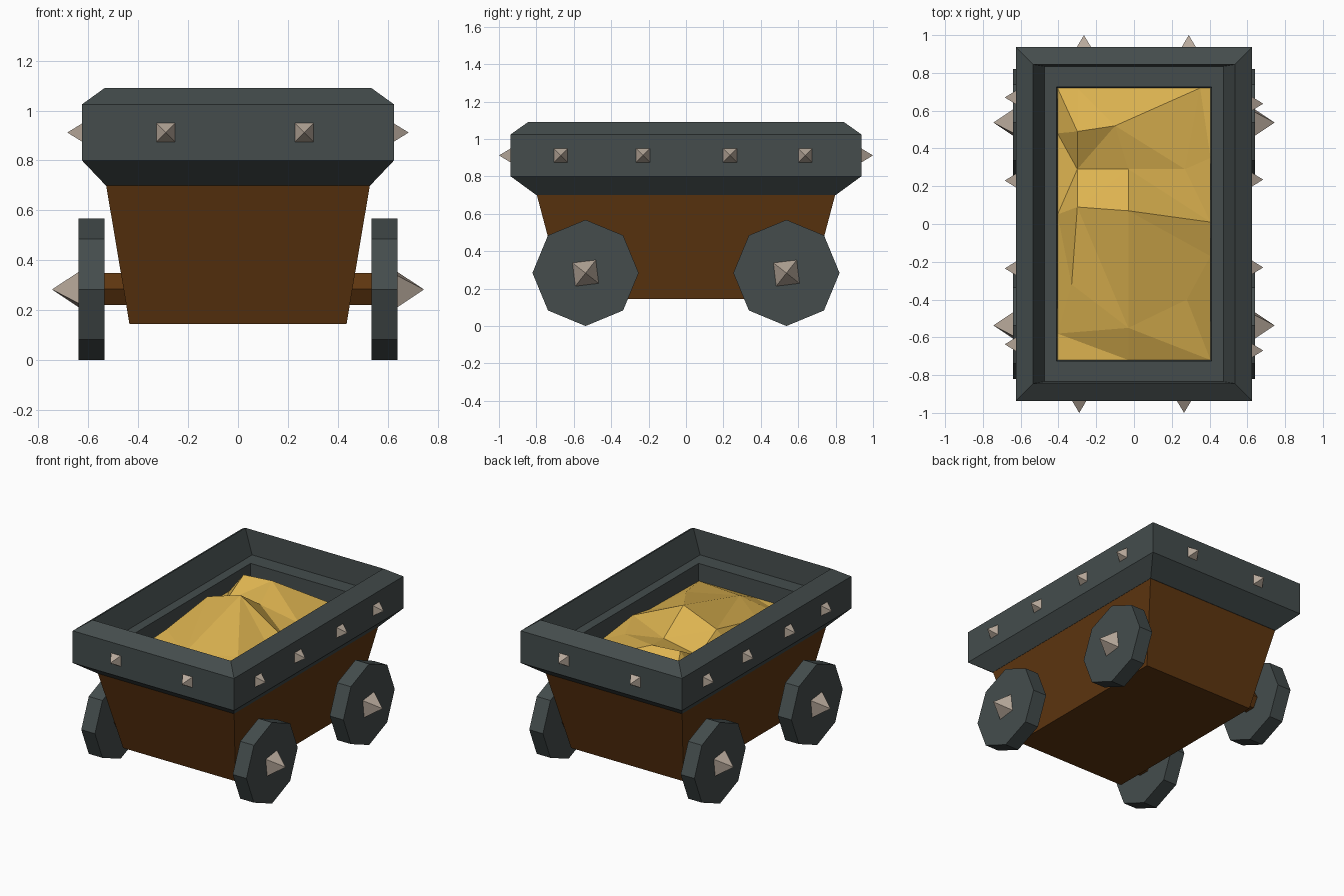
import bpy, bmesh, math
from mathutils import Vector, Matrix, geometry

if "Cube" in bpy.data.objects:
    bpy.data.objects.remove(bpy.data.objects["Cube"])


def material(name, rgb):
    m = bpy.data.materials.new(name)
    m.diffuse_color = (*rgb, 1)
    m.use_nodes = True
    m.node_tree.nodes["Principled BSDF"].inputs["Base Color"].default_value = m.diffuse_color
    return m


IRON = material("dark iron", (0.058, 0.073, 0.073))
WOOD = material("brown wood", (0.112, 0.036, 0.005))
GOLD = material("gold", (0.72, 0.45, 0.08))
STUD = material("pale metal", (0.48, 0.40, 0.33))


def finish(name, bm, mat):
    me = bpy.data.meshes.new(name)
    bm.to_mesh(me)
    bm.free()
    me.materials.append(mat)
    ob = bpy.data.objects.new(name, me)
    bpy.context.collection.objects.link(ob)
    return ob


def loft(name, rings, mat, cap):
    """Skin a stack of centred rectangles (half x, half y, z)."""
    bm = bmesh.new()
    loops = [[bm.verts.new((sx * hx, sy * hy, z))
              for sx, sy in ((-1, -1), (1, -1), (1, 1), (-1, 1))]
             for hx, hy, z in rings]
    for a, b in zip(loops, loops[1:]):
        for i in range(4):
            j = (i + 1) % 4
            bm.faces.new((a[i], a[j], b[j], b[i]))
    if cap:
        bm.faces.new(loops[0][::-1])
        bm.faces.new(loops[-1])
    return finish(name, bm, mat)


def prism(name, sides, r1, r2, depth, matrix, mat):
    bm = bmesh.new()
    bmesh.ops.create_cone(bm, cap_ends=True, segments=sides, radius1=r1,
                          radius2=r2, depth=depth, matrix=matrix)
    return finish(name, bm, mat)


def spike(name, base, direction, half, height, twist=0):
    """Four-sided pyramid sitting on a surface point."""
    d = Vector(direction)
    turn = d.to_track_quat('Z', 'Y').to_matrix().to_4x4()
    m = (Matrix.Translation(Vector(base) + d * height / 2) @ turn
         @ Matrix.Rotation(math.pi / 4 + twist, 4, 'Z'))
    prism(name, 4, half * math.sqrt(2), 0, height, m, STUD)


# Tapered wooden tub
loft("tub", [(0.435, 0.65, 0.145), (0.53, 0.80, 0.71)], WOOD, True)

# Iron rim: flared outside, ridge, inner wall, ledge and lip
loft("rim", [(0.50, 0.77, 0.70), (0.53, 0.80, 0.70), (0.625, 0.937, 0.80),
             (0.625, 0.937, 1.025), (0.535, 0.845, 1.09), (0.475, 0.835, 0.92),
             (0.41, 0.725, 0.92), (0.405, 0.72, 0.75)], IRON, False)

# Faceted heap of gold
heap = [(-0.405, -0.72, 0.80), (-0.03, -0.72, 0.80), (0.405, -0.72, 0.80),
        (0.405, -0.17, 0.81), (0.405, 0.01, 0.84), (0.405, 0.35, 0.80),
        (0.405, 0.72, 0.80), (0.35, 0.72, 0.80), (-0.3, 0.72, 0.80),
        (-0.405, 0.72, 0.80), (-0.405, 0.48, 0.82), (-0.405, 0.05, 0.82),
        (-0.405, -0.58, 0.80), (-0.3, 0.09, 0.96), (-0.03, 0.07, 1.05),
        (-0.03, 0.29, 0.90), (-0.3, 0.29, 0.85), (-0.3, 0.49, 0.96),
        (-0.1, 0.52, 0.96), (0.27, 0.29, 0.85), (0.28, -0.4, 0.88),
        (-0.03, -0.55, 0.88), (-0.33, -0.32, 0.88)]
creases = [(13, 14), (14, 15), (15, 16), (16, 13), (13, 21), (14, 21),
           (14, 4), (15, 4), (16, 17), (17, 18), (18, 7), (13, 22)]
pts, _, tris, origin, _, _ = geometry.delaunay_2d_cdt(
    [Vector(p[:2]) for p in heap], creases, [], 0, 1e-5)
bm = bmesh.new()
vs = [bm.verts.new((p.x, p.y, heap[o[0]][2] if o else 0.85))
      for p, o in zip(pts, origin)]
for t in tris:
    bm.faces.new([vs[i] for i in t])
bmesh.ops.recalc_face_normals(bm, faces=bm.faces)
if sum(f.normal.z for f in bm.faces) < 0:
    bmesh.ops.reverse_faces(bm, faces=bm.faces)
finish("gold_heap", bm, GOLD)

# Axles, wheels and pointed hubs
ALONG_X = Matrix.Rotation(math.pi / 2, 4, 'Y')
for end, y in (("front", -0.537), ("back", 0.537)):
    prism(f"{end}_axle", 6, 0.075, 0.075, 1.2,
          Matrix.Translation((0, y, 0.285)) @ ALONG_X, WOOD)
    for side, s in (("left", -1), ("right", 1)):
        prism(f"{end}_{side}_wheel", 8, 0.284, 0.284, 0.106,
              Matrix.Translation((s * 0.587, y, 0.284)) @ ALONG_X, IRON)
        spike(f"{end}_{side}_hub", (s * 0.638, y, 0.283), (s, 0, 0),
              0.064, 0.107, 0.12)

# Rim studs, repeated by a half turn about the vertical axis
for side, s in (("a", 1), ("b", -1)):
    for i, y in enumerate((-0.67, -0.23, 0.235, 0.637)):
        spike(f"side_stud_{side}{i}", (s * 0.624, s * y, 0.912), (s, 0, 0),
              0.037, 0.06)
    for i, x in enumerate((-0.29, 0.265)):
        spike(f"end_stud_{side}{i}", (s * x, -s * 0.936, 0.912), (0, -s, 0),
              0.038, 0.064)
